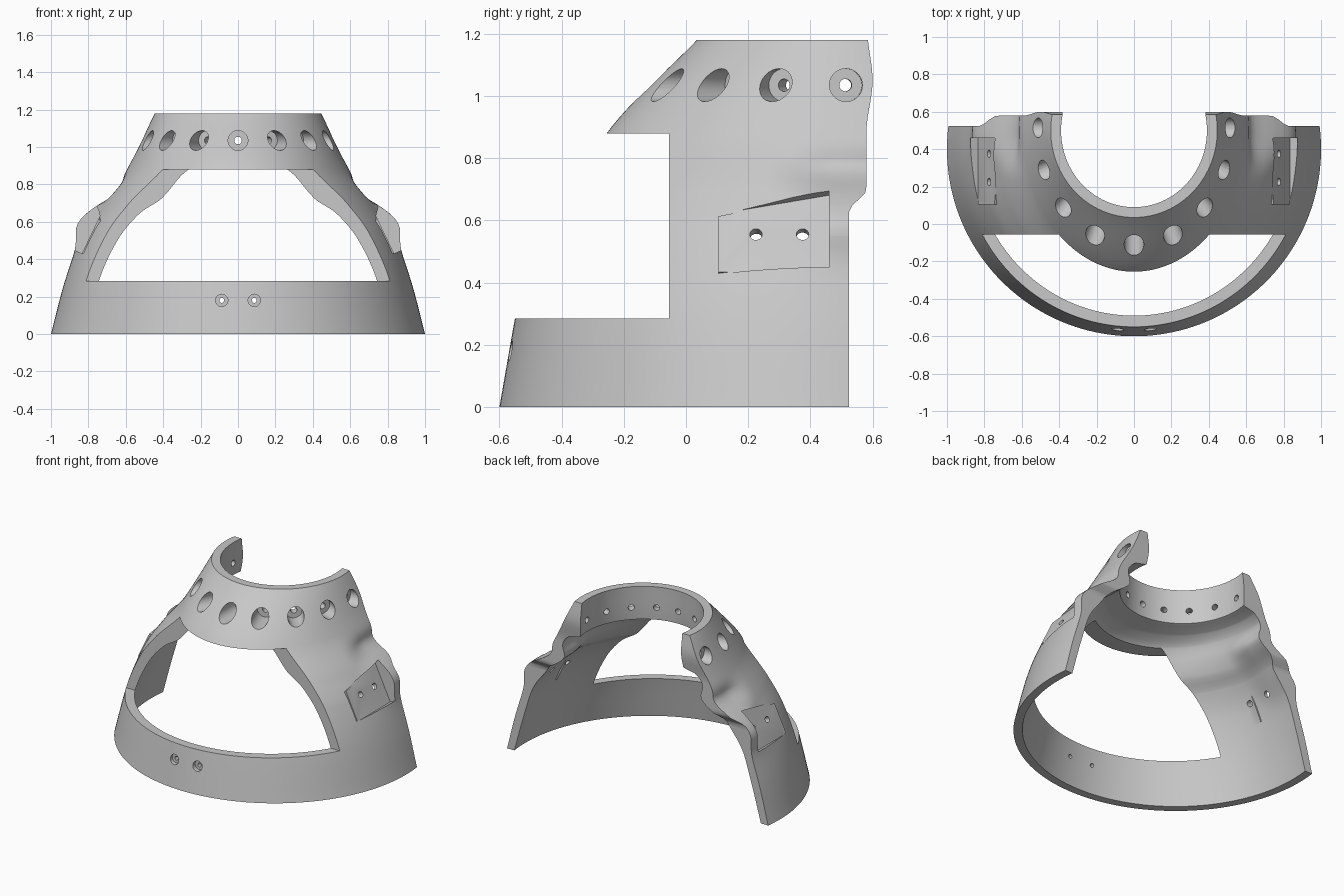
import bpy, bmesh, math
from mathutils import Vector, Matrix

cube = bpy.data.objects.get("Cube")
if cube:
    bpy.data.objects.remove(cube)

grey = bpy.data.materials.new("light_grey")
grey.use_nodes = True
grey.diffuse_color = (0.58, 0.58, 0.58, 1)
grey.node_tree.nodes["Principled BSDF"].inputs["Base Color"].default_value = (0.58, 0.58, 0.58, 1)

# Wall sections: height, centre y, half width, half depth
OUTER = [(0, .4, 1, 1), (.285, .4, .925, .95), (.55, .43, .825, .9),
         (.69, .46, .735, .865), (.88, .5, .595, .755), (1.18, .5, .445, .465)]
INNER = [(0, .4, .945, .945), (.285, .4, .865, .89), (.5, .43, .79, .84),
         (.65, .45, .69, .77), (.72, .47, .61, .715), (.8, .49, .56, .69),
         (.88, .5, .53, .64), (.93, .5, .48, .53), (.95, .5, .4, .42), (1.18, .5, .39, .41)]
# Rear edge: height, y
BACK = [(0, .525), (.63, .525), (.7, .58), (.88, .58), (1.05, .6), (1.18, .585)]


def sample(table, z):
    """Smooth interpolation of a section table without overshoot."""
    slopes = [[(q - p) / (b[0] - a[0]) for p, q in zip(a[1:], b[1:])]
              for a, b in zip(table, table[1:])]
    slopes = [slopes[0]] + slopes + [slopes[-1]]
    i = next((k for k in range(len(table) - 2) if z <= table[k + 1][0]), len(table) - 2)

    def tangent(k, j):
        p, q = slopes[k][j], slopes[k + 1][j]
        return 2 * p * q / (p + q) if p * q > 0 else 0

    h = table[i + 1][0] - table[i][0]
    t = (z - table[i][0]) / h
    result = []
    for j, (p, q) in enumerate(zip(table[i][1:], table[i + 1][1:])):
        blend = t * t * (3 - 2 * t)
        result.append(p + (q - p) * blend + h * t * (1 - t) * (
            (1 - t) * tangent(i, j) - t * tangent(i + 1, j)))
    return result


def bump(z, centre, width):
    return math.exp(-((z - centre) / width) ** 2)


def wall_row(table, z, us, swell):
    c, a, b = sample(table, z)
    end = math.acos((c - sample(BACK, z)[0]) / b)
    # Swelling beside the pads and a pinch above them, fading forwards
    push = swell * bump(z, .6, .1) - .05 * bump(z, .765, .06)
    row = []
    for u in us:
        x, y = a * math.sin(u * end), c - b * math.cos(u * end)
        f = min(max((y - .25) / .22, 0), 1)
        side = 1 if x > 0 else -1
        row.append(Vector((x + side * push * f * f * (3 - 2 * f), y, z)))
    return row


def finish(name, bm, helper=True):
    bmesh.ops.recalc_face_normals(bm, faces=bm.faces)
    mesh = bpy.data.meshes.new(name)
    bm.to_mesh(mesh)
    bm.free()
    mesh.materials.append(grey)
    obj = bpy.data.objects.new(name, mesh)
    bpy.context.collection.objects.link(obj)
    obj.hide_render = helper
    return obj


def add_box(bm, origin, axes, low, high, drop=0):
    """Box in local axes; drop lowers its forward upper edge."""
    basis = Matrix(axes).transposed()
    for v in bmesh.ops.create_cube(bm, size=1)["verts"]:
        local = Vector([h if k > 0 else l for k, l, h in zip(v.co, low, high)])
        if v.co.z > 0 and v.co.y < 0:
            local.z -= drop
        v.co = Vector(origin) + basis @ local


def add_bore(bm, origin, axis, profile, sides=28):
    turn = Vector(axis).to_track_quat('Z', 'Y')
    rings = [[bm.verts.new(Vector(origin) + turn @ Vector(
        (r * math.cos(math.tau * i / sides), r * math.sin(math.tau * i / sides), d)))
        for i in range(sides)] for r, d in profile]
    for p, q in zip(rings, rings[1:]):
        for i in range(sides):
            j = (i + 1) % sides
            bm.faces.new((p[i], p[j], q[j], q[i]))
    bm.faces.new(rings[0])
    bm.faces.new(rings[-1])


def combine(target, tool, operation):
    mod = target.modifiers.new(operation, 'BOOLEAN')
    mod.operation, mod.object, mod.solver = operation, tool, 'EXACT'
    bpy.context.view_layer.objects.active = target
    bpy.ops.object.modifier_apply(modifier=mod.name)
    bpy.data.objects.remove(tool)


# Open-backed tapering shell
levels = sorted({round(1.18 * i / 60, 4) for i in range(61)}
                | {r[0] for r in INNER} | {r[0] for r in OUTER})
COLS = 96
us = [2 * i / COLS - 1 for i in range(COLS + 1)]
bm = bmesh.new()
out = [[bm.verts.new(p) for p in wall_row(OUTER, z, us, .055)] for z in levels]
inn = [[bm.verts.new(p) for p in wall_row(INNER, z, us, -.025)] for z in levels]
for grid in (out, inn):
    for p, q in zip(grid, grid[1:]):
        for i in range(COLS):
            bm.faces.new((p[i], p[i + 1], q[i + 1], q[i]))
for row in (0, -1):
    for i in range(COLS):
        bm.faces.new((out[row][i], out[row][i + 1], inn[row][i + 1], inn[row][i]))
for col in (0, -1):
    for k in range(len(levels) - 1):
        bm.faces.new((out[k][col], out[k + 1][col], inn[k + 1][col], inn[k][col]))
shell = finish("collar_shell", bm, helper=False)

# Side mounting pads with flat sloping faces
pads, cuts, holes = bmesh.new(), bmesh.new(), bmesh.new()
for s in (1, -1):
    normal, up = Vector((s * .9, 0, .436)), Vector((-s * .436, 0, .9))
    axes, origin = (normal, (0, 1, 0), up), Vector((s * .775, .28, .555))
    add_box(pads, origin, axes, (-.035, -.175, -.135), (.02, -.02, .1), .035)
    add_box(cuts, origin, axes, (0, -.19, -.138), (.15, .18, .14), .07)
    for y in (.225, .375):
        add_bore(holes, (origin.x, y, origin.z), normal, [(.02, -.15), (.02, .1)])

# Front window
world = ((1, 0, 0), (0, 1, 0), (0, 0, 1))
add_box(cuts, (0, 0, 0), world, (-1.2, -1, .285), (1.2, -.055, .88))

# Counterbored holes around the collar and on the front band
for i in range(-4, 5):
    t = math.radians(19.7 * i + .8 * i * abs(i))
    add_bore(holes, (0, .5, 1.035), (math.sin(t), -math.cos(t), 0),
             [(.02, .3), (.02, .46), (.053, .46), (.053, .9)])
for x in (-.087, .087):
    add_bore(holes, (x, 0, .18), (0, -1, 0),
             [(.013, .3), (.013, .542), (.033, .542), (.033, .7)])

combine(shell, finish("pad_blocks", pads), 'UNION')
combine(shell, finish("window_and_pockets", cuts), 'DIFFERENCE')
combine(shell, finish("bores", holes), 'DIFFERENCE')

bpy.ops.object.select_all(action='DESELECT')
shell.select_set(True)
bpy.context.view_layer.objects.active = shell
bpy.ops.object.shade_smooth_by_angle(angle=math.radians(35))
